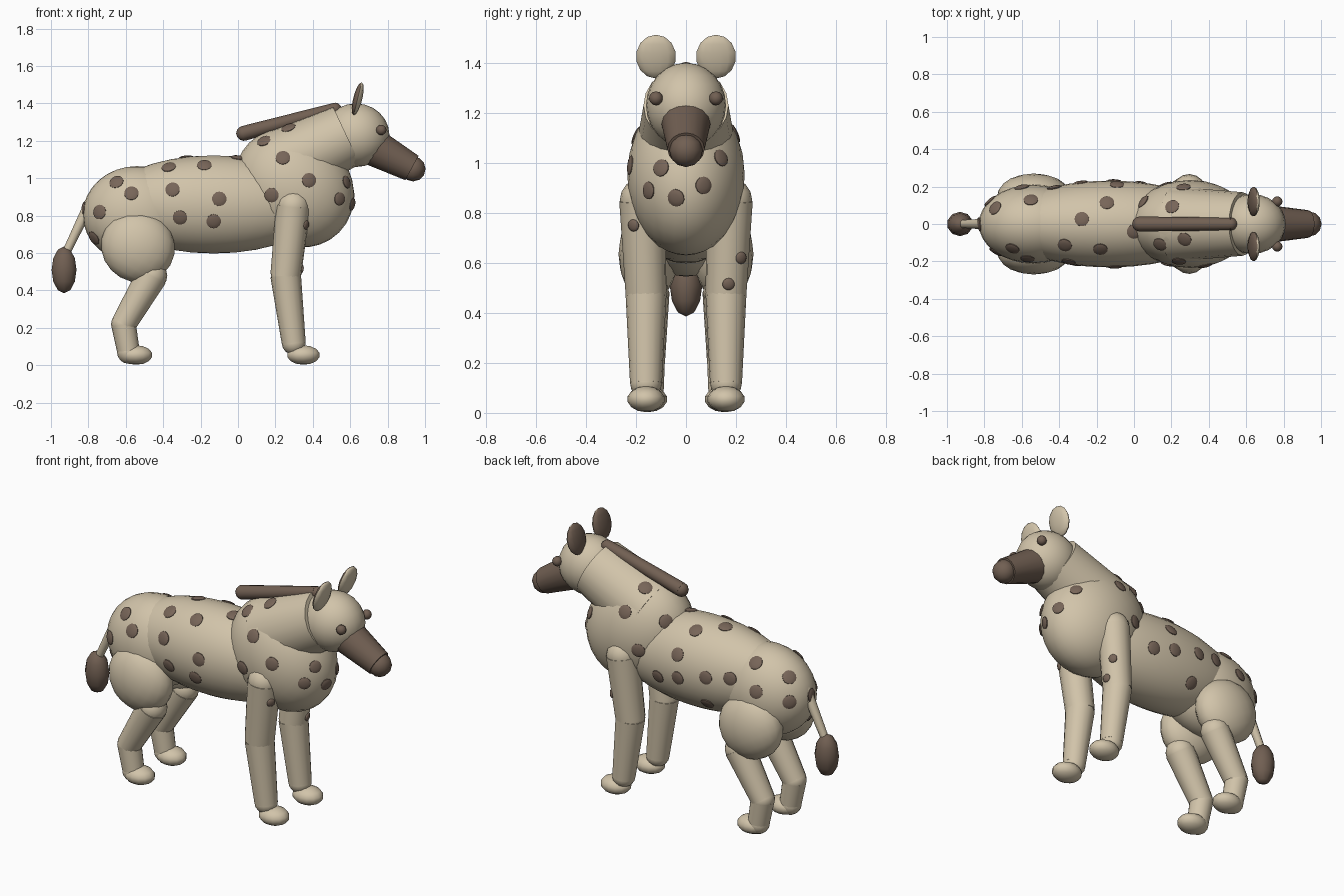
import bpy, bmesh
from math import radians
from mathutils import Vector, Matrix
from mathutils.bvhtree import BVHTree

cube = bpy.data.objects.get("Cube")
if cube:
    bpy.data.objects.remove(cube, do_unlink=True)


def material(name, rgb):
    m = bpy.data.materials.new(name)
    m.use_nodes = True
    m.diffuse_color = (*rgb, 1)
    m.node_tree.nodes["Principled BSDF"].inputs["Base Color"].default_value = (*rgb, 1)
    return m


CREAM = material("cream fur", (0.64, 0.55, 0.4))
BROWN = material("dark brown", (0.165, 0.115, 0.085))
SPOT = material("spot brown", (0.185, 0.13, 0.098))
parts = []


def finish(bm, name, mat):
    me = bpy.data.meshes.new(name)
    bm.to_mesh(me)
    bm.free()
    me.materials.append(mat)
    ob = bpy.data.objects.new(name, me)
    bpy.context.collection.objects.link(ob)
    parts.append(ob)
    return ob


def ellipsoid(name, center, radii, mat=CREAM, tilt=0, seg=20, turn=None):
    """Ellipsoid, tilted about y or turned by a given rotation."""
    rot = turn if turn else Matrix.Rotation(radians(tilt), 4, 'Y')
    mw = Matrix.Translation(center) @ rot @ Matrix.Diagonal((*radii, 1))
    bm = bmesh.new()
    bmesh.ops.create_uvsphere(bm, u_segments=seg, v_segments=max(6, seg // 2),
                              radius=1, matrix=mw)
    return finish(bm, name, mat)


def limb(name, a, b, ra, rb, mat=CREAM, seg=16):
    """Tapered cylinder from a to b."""
    a, b = Vector(a), Vector(b)
    d = b - a
    mw = Matrix.Translation((a + b) / 2) @ d.to_track_quat('Z', 'Y').to_matrix().to_4x4()
    bm = bmesh.new()
    bmesh.ops.create_cone(bm, cap_ends=True, segments=seg, radius1=ra, radius2=rb,
                          depth=d.length, matrix=mw)
    return finish(bm, name, mat)


def ball(name, center, r, mat=CREAM, seg=16):
    return ellipsoid(name, center, (r, r, r), mat, seg=seg)


# Torso
coat = [
    ellipsoid("barrel", (-0.13, 0, 0.86), (0.59, 0.232, 0.262), seg=32),
    ellipsoid("rump", (-0.54, 0, 0.805), (0.29, 0.21, 0.26), seg=32),
    ellipsoid("chest", (0.3, 0, 0.95), (0.34, 0.235, 0.3), tilt=45, seg=32),
    limb("neck", (0.22, 0, 1.06), (0.58, 0, 1.23), 0.2, 0.17, seg=20),
]

# Head and muzzle
ellipsoid("head", (0.63, 0, 1.23), (0.18, 0.16, 0.17), seg=24)
limb("muzzle", (0.69, 0, 1.185), (0.93, 0, 1.055), 0.105, 0.074, BROWN)
ball("nose", (0.936, 0, 1.05), 0.067, BROWN, 12)

# Mane
mane_back, mane_front = (0.03, 0, 1.24), (0.52, 0, 1.37)
limb("mane", mane_back, mane_front, 0.04, 0.034, BROWN, 12)
ball("mane_back_end", mane_back, 0.04, BROWN, 12)
ball("mane_front_end", mane_front, 0.034, BROWN, 12)

# Tail
limb("tail", (-0.79, 0, 0.87), (-0.92, 0, 0.6), 0.03, 0.022, seg=10)
ellipsoid("tail_tuft", (-0.93, 0, 0.51), (0.07, 0.065, 0.125), BROWN, seg=10)

for s, side in ((1, "left"), (-1, "right")):
    ball(side + "_eye", (0.766, s * 0.12, 1.258), 0.028, BROWN, 12)

    # Ear with a dark back
    ear = ellipsoid(side + "_ear", (0.64, s * 0.12, 1.425), (0.025, 0.08, 0.09), tilt=14, seg=14)
    ear.data.materials.append(BROWN)
    for p in ear.data.polygons:
        p.material_index = int(p.normal.x < 0)

    # Foreleg
    y = s * 0.16
    elbow, ankle = (0.255, y, 0.48), (0.298, y, 0.12)
    coat += [
        ball(side + "_shoulder", (0.295, s * 0.175, 0.85), 0.09),
        limb(side + "_upper_foreleg", (0.295, s * 0.175, 0.85), elbow, 0.092, 0.082),
        limb(side + "_lower_foreleg", elbow, ankle, 0.082, 0.064),
    ]
    ball(side + "_elbow", elbow, 0.08)
    ball(side + "_wrist", ankle, 0.064)
    ellipsoid(side + "_forefoot", (0.35, y, 0.055), (0.09, 0.075, 0.052), seg=14)

    # Hind leg
    y = s * 0.15
    knee, hock, heel = (-0.46, y, 0.48), (-0.612, y, 0.22), (-0.585, y, 0.07)
    coat.append(ellipsoid(side + "_thigh", (-0.535, y, 0.635), (0.2, 0.12, 0.19), tilt=30))
    ball(side + "_knee", knee, 0.082)
    limb(side + "_shin", knee, hock, 0.084, 0.067)
    ball(side + "_hock", hock, 0.067)
    limb(side + "_hind_pastern", hock, heel, 0.066, 0.06)
    ball(side + "_heel", heel, 0.062)
    ellipsoid(side + "_hind_foot", (-0.545, y, 0.055), (0.09, 0.075, 0.052), seg=14)

# Spots: thin lenses projected onto the coat
bm = bmesh.new()
for ob in coat:
    bm.from_mesh(ob.data)
coat_tree = BVHTree.FromBMesh(bm)
bm.free()


def spots(name, right, up, points, r=0.04):
    right, up = Vector(right).normalized(), Vector(up).normalized()
    ahead = up.cross(right)
    for i, (u, v) in enumerate(points):
        hit, normal, _, _ = coat_tree.ray_cast(right * u + up * v - ahead * 3, ahead)
        if hit:
            turn = normal.to_track_quat('Z', 'Y').to_matrix().to_4x4()
            ellipsoid(f"{name}_{i + 1}", hit, (r, r, 0.01), SPOT, seg=14, turn=turn)


spots("right_spot", (1, 0, 0), (0, 0, 1), [
    (-.74, .82), (-.77, .68), (-.57, .92), (-.65, .98), (-.37, 1.06), (-.35, .94),
    (-.31, .79), (-.18, 1.07), (-.1, .89), (-.13, .77), (0, 1.11), (.14, 1.2),
    (.24, 1.11), (.18, .91), (.38, .99), (.27, 1.27)])
spots("left_spot", (-.809, -.588, 0), (.201, -.277, .94), [
    (-.22, 1.18), (-.33, 1.05), (-.11, 1), (-.26, .84), (-.155, .7), (-.05, .83),
    (-.05, .7), (.05, .96), (.21, .98), (.43, .92), (.37, .8), (.1, .71), (.23, .71),
    (.37, .645), (.55, .725), (.55, .59), (.67, .62), (.11, .56)])
spots("chest_spot", (0, 1, 0), (0, 0, 1), [
    (-.1, .98), (-.15, .89), (-.04, .86), (.07, .91), (.14, 1.02)], 0.036)
spots("leg_spot", (0, 1, 0), (0, 0, 1), [(.22, .62), (.17, .515), (-.21, .75)], 0.025)

# Smooth shading with sharp cap edges
bpy.ops.object.select_all(action='DESELECT')
for ob in parts:
    ob.select_set(True)
bpy.context.view_layer.objects.active = parts[0]
bpy.ops.object.shade_smooth_by_angle(angle=radians(50))
